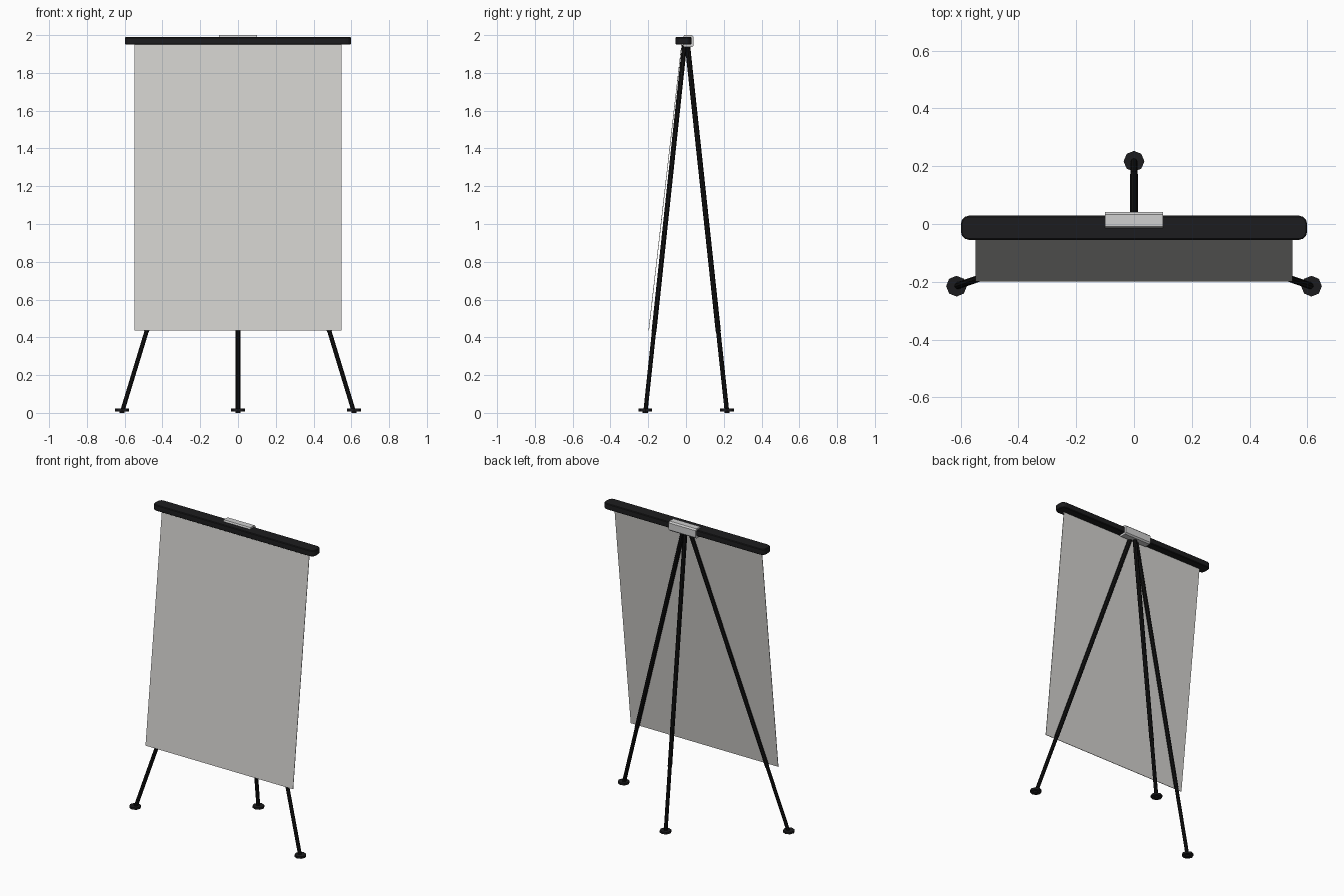
import bpy, bmesh, math
from mathutils import Vector

if "Cube" in bpy.data.objects:
    bpy.data.objects.remove(bpy.data.objects["Cube"])

def material(name, rgb):
    m = bpy.data.materials.new(name)
    m.diffuse_color = (*rgb, 1)
    m.use_nodes = True
    m.node_tree.nodes["Principled BSDF"].inputs["Base Color"].default_value = m.diffuse_color
    return m

BLACK = material("black plastic", (0.012, 0.012, 0.013))
LEG = material("black metal", (0.006, 0.006, 0.006))
SILVER = material("silver metal", (0.62, 0.62, 0.62))
FABRIC = material("pale grey fabric", (0.64, 0.63, 0.61))

def finish(name, bm, mat):
    bmesh.ops.recalc_face_normals(bm, faces=bm.faces[:])
    me = bpy.data.meshes.new(name)
    bm.to_mesh(me)
    bm.free()
    me.materials.append(mat)
    ob = bpy.data.objects.new(name, me)
    bpy.context.collection.objects.link(ob)
    return ob

def prism(name, points, offset, mat):
    """Extrude a closed 3D outline along an offset."""
    bm = bmesh.new()
    face = bm.faces.new([bm.verts.new(p) for p in points])
    ext = bmesh.ops.extrude_face_region(bm, geom=[face])
    bmesh.ops.translate(bm, vec=offset,
                        verts=[v for v in ext["geom"] if isinstance(v, bmesh.types.BMVert)])
    return finish(name, bm, mat)

def rod(name, a, b, r, mat, sides=8):
    a, b = Vector(a), Vector(b)
    d = b - a
    bm = bmesh.new()
    bmesh.ops.create_cone(bm, cap_ends=True, segments=sides, radius1=r, radius2=r, depth=d.length)
    rot = d.to_track_quat('Z', 'Y').to_matrix().to_4x4()
    rot.translation = (a + b) / 2
    bmesh.ops.transform(bm, matrix=rot, verts=bm.verts[:])
    return finish(name, bm, mat)

# top rail with rounded corners in plan and softened long edges
outline = []
for cx, cy, start in ((0.57, 0.0, 0), (-0.57, 0.0, 90), (-0.57, -0.026, 180), (0.57, -0.026, 270)):
    for i in range(4):
        t = math.radians(start + 30 * i)
        outline.append((cx + 0.029 * math.cos(t), cy + 0.029 * math.sin(t), 1.95))
rail = prism("top_rail", outline, (0, 0, 0.04), BLACK)
bev = rail.modifiers.new("soft edges", 'BEVEL')
bev.width, bev.segments, bev.limit_method = 0.004, 1, 'ANGLE'
bev.angle_limit = math.radians(60)

# silver clamp behind the rail
clamp = [(-0.016, 1.986), (-0.009, 2.0), (0.032, 2.0), (0.041, 1.991),
         (0.041, 1.945), (0.032, 1.936), (-0.009, 1.936), (-0.016, 1.943)]
prism("clamp", [(-0.1, y, z) for y, z in clamp], (0.2, 0, 0), SILVER)

# hanging sheet, leaning forward at the bottom
sheet = [(-0.024, 1.955), (-0.199, 0.435), (-0.196, 0.435), (-0.021, 1.955)]
prism("screen_sheet", [(-0.548, y, z) for y, z in sheet], (1.096, 0, 0), FABRIC)

# three legs: thick upper tube, thinner lower tube, disc foot
legs = {"left_leg": ((-0.024, -0.008, 1.945), (-0.614, -0.215, 0.004)),
        "right_leg": ((0.024, -0.008, 1.945), (0.614, -0.215, 0.004)),
        "back_leg": ((0, 0.008, 1.945), (0, 0.217, 0.004))}
for name, (top, foot) in legs.items():
    top, foot = Vector(top), Vector(foot)
    joint = top.lerp(foot, 0.78)
    rod(name + "_upper", joint, top, 0.0138, LEG)
    rod(name + "_lower", foot, joint, 0.012, LEG)
    x, y, _ = foot
    rod(name + "_foot", (x, y, 0.008), (x, y, 0.022), 0.036, BLACK)
    rod(name + "_tip", (x, y, 0), (x, y, 0.008), 0.014, BLACK)
